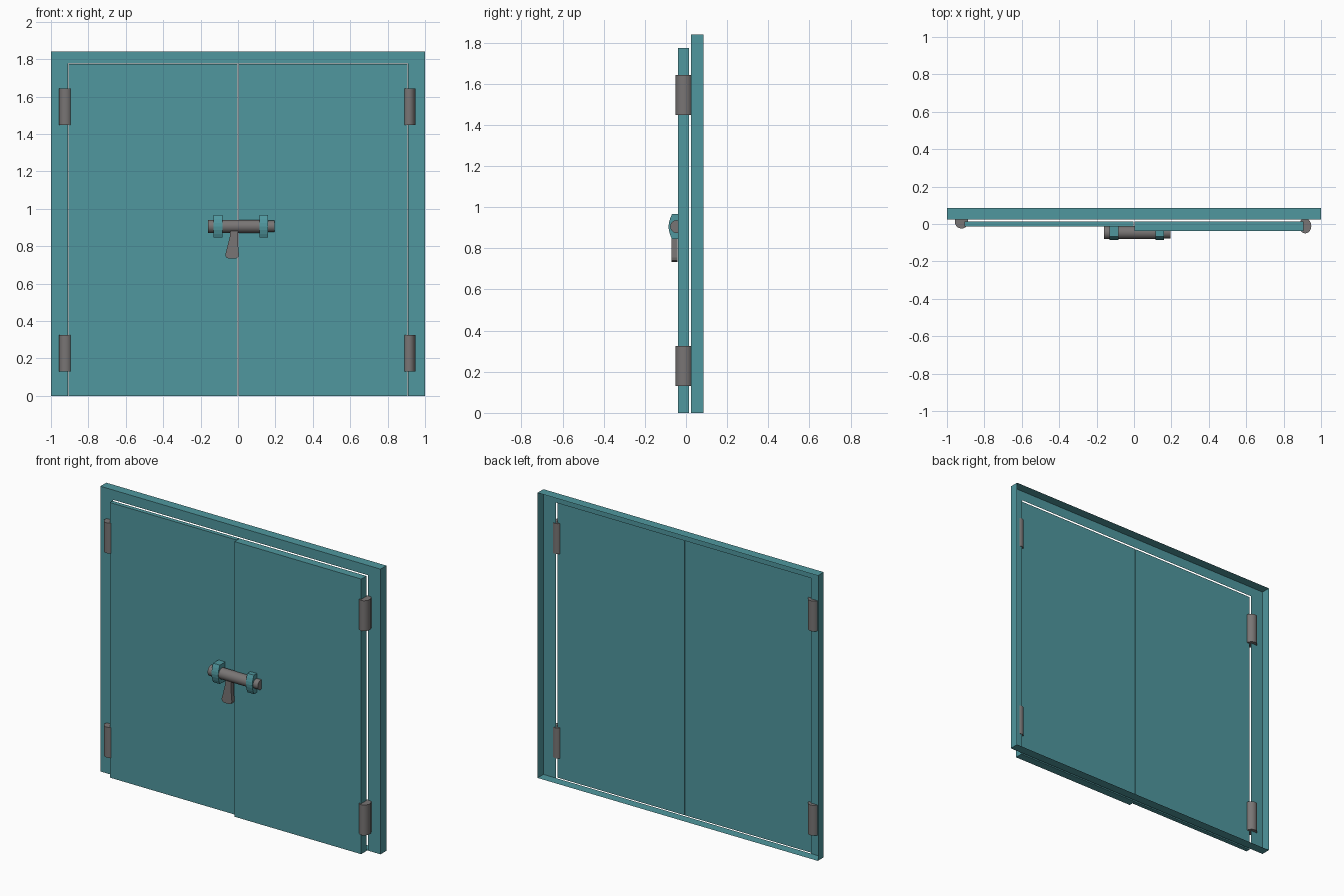
import bpy, bmesh, math
from mathutils import Vector

if "Cube" in bpy.data.objects:
    bpy.data.objects.remove(bpy.data.objects["Cube"])


def material(name, rgb):
    m = bpy.data.materials.new(name)
    m.diffuse_color = (*rgb, 1)
    m.use_nodes = True
    m.node_tree.nodes["Principled BSDF"].inputs["Base Color"].default_value = m.diffuse_color
    return m


TEAL = material("teal paint", (0.080, 0.312, 0.345))
GREY = material("grey metal", (0.190, 0.178, 0.176))


def make(name, verts, faces, mat, recalc=True):
    me = bpy.data.meshes.new(name)
    me.from_pydata(verts, [], faces)
    if recalc:
        bm = bmesh.new()
        bm.from_mesh(me)
        bmesh.ops.recalc_face_normals(bm, faces=bm.faces)
        bm.to_mesh(me)
        bm.free()
    me.materials.append(mat)
    ob = bpy.data.objects.new(name, me)
    bpy.context.collection.objects.link(ob)
    return ob


def prism(name, profile, offset, mat, smooth=False):
    """Closed solid: a 3D profile swept along an offset."""
    n = len(profile)
    a = [Vector(p) for p in profile]
    verts = a + [p + Vector(offset) for p in a]
    faces = [tuple(range(n)), tuple(range(n, 2 * n))]
    faces += [(i, (i + 1) % n, (i + 1) % n + n, i + n) for i in range(n)]
    ob = make(name, verts, faces, mat)
    if smooth:
        bpy.context.view_layer.objects.active = ob
        ob.select_set(True)
        bpy.ops.object.shade_smooth_by_angle(angle=math.radians(35))
        ob.select_set(False)
    return ob


def box(name, x0, x1, y0, y1, z0, z1, mat):
    return prism(name, [(x0, y0, z0), (x1, y0, z0), (x1, y1, z0), (x0, y1, z0)],
                 (0, 0, z1 - z0), mat)


def circle(rx, ry, n=24):
    return [(rx * math.cos(2 * math.pi * i / n), ry * math.sin(2 * math.pi * i / n))
            for i in range(n)]


# Door frame: open-backed sheet with a shallow rim and a doorway cut in the front
YF, YB, TOP, HALF, DOORTOP = 0.025, 0.085, 1.84, 0.91, 1.777
front = [(-1, 0), (-HALF, 0), (-HALF, DOORTOP), (HALF, DOORTOP), (HALF, 0),
         (1, 0), (1, TOP), (HALF, TOP), (-HALF, TOP), (-1, TOP),
         (-1, DOORTOP), (1, DOORTOP)]
verts = [(x, YF, z) for x, z in front]
verts += [(-1, YB, 0), (1, YB, 0), (1, YB, TOP), (-1, YB, TOP)]
faces = [(0, 1, 2, 10), (10, 2, 8, 9), (2, 3, 7, 8), (3, 11, 6, 7), (4, 5, 11, 3),
         (12, 0, 10, 9, 15), (5, 13, 14, 6, 11), (9, 8, 7, 6, 14, 15),
         (0, 12, 13, 5, 4, 1)]
make("door_frame", verts, faces, TEAL, recalc=False)

# Two doors, the right one standing slightly proud
box("left_door", -0.906, -0.002, -0.013, 0.014, 0, 1.775, TEAL)
box("right_door", 0.002, 0.906, -0.038, 0.014, 0, 1.775, TEAL)

# Hinge barrels
for side, cx, cy, rx, ry in (("left", -0.922, 0.012, 0.036, 0.036),
                             ("right", 0.915, -0.010, 0.033, 0.040)):
    for level, z in (("lower", 0.13), ("upper", 1.448)):
        prism(f"{side}_{level}_hinge",
              [(cx + u, cy + v, z) for u, v in circle(rx, ry)],
              (0, 0, 0.196), GREY, True)


# Sliding bolt: barrel with a slimmer tip
def rod(name, x0, x1, r):
    prism(name, [(x0, -0.046 + u, 0.906 + v) for u, v in circle(r, r)],
          (x1 - x0, 0, 0), GREY, True)


rod("bolt_barrel", -0.16, 0.16, 0.035)
rod("bolt_tip", 0.16, 0.195, 0.031)

# Bolt handle: flared tongue with rounded end
handle = [(-0.040, 0.89), (-0.044, 0.85), (-0.056, 0.80), (-0.068, 0.755),
          (-0.064, 0.740), (-0.052, 0.734), (-0.012, 0.734), (0.001, 0.740),
          (0.005, 0.755), (0.001, 0.80), (0.000, 0.85), (-0.001, 0.89)]
prism("bolt_handle", [(x, -0.070, z) for x, z in handle], (0, 0.028, 0), GREY)

# Arched brackets holding the bolt
arch = [(-0.068, 0.845), (-0.077, 0.865), (-0.083, 0.887), (-0.085, 0.906),
        (-0.083, 0.925), (-0.077, 0.946), (-0.068, 0.967)]
for name, x0, w, yback in (("left_bracket", -0.130, 0.048, -0.013),
                           ("right_bracket", 0.115, 0.046, -0.038)):
    prism(name, [(x0, y, z) for y, z in arch + [(yback, 0.967), (yback, 0.845)]],
          (w, 0, 0), TEAL)
